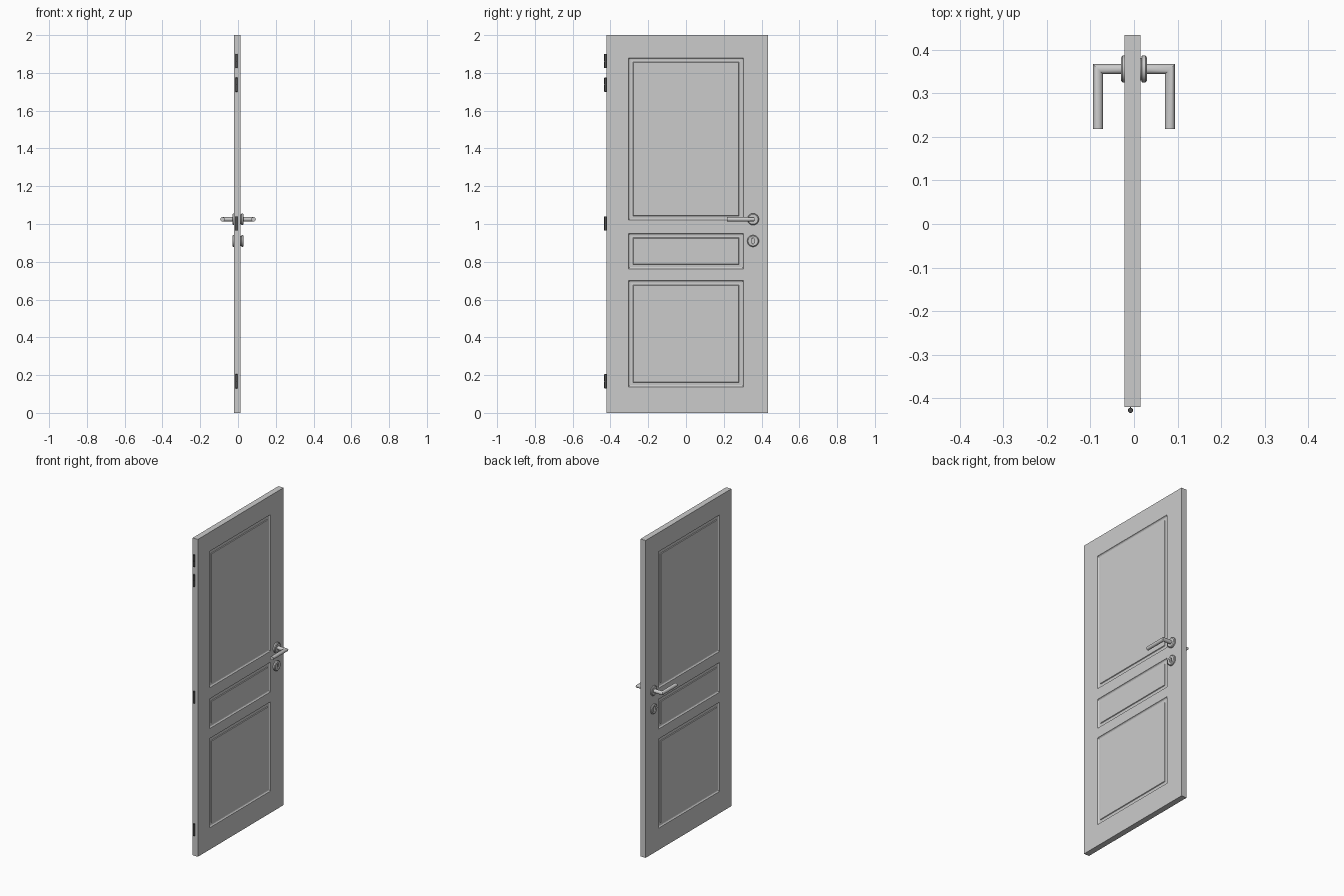
import bpy, bmesh
from math import sin, cos, pi, sqrt
from mathutils import Vector

if "Cube" in bpy.data.objects:
    bpy.data.objects.remove(bpy.data.objects["Cube"])

XB, XF = -0.022, 0.0145          # the two faces of the leaf
YS = [-0.42, -0.304, 0.304, 0.433]
ZS = [0, 0.138, 0.70, 0.763, 0.95, 1.02, 1.88, 2.0]
LOCK_Y = 0.355


def finish(bm, name, smooth=True):
    bmesh.ops.recalc_face_normals(bm, faces=bm.faces)
    me = bpy.data.meshes.new(name)
    bm.to_mesh(me)
    bm.free()
    ob = bpy.data.objects.new(name, me)
    bpy.context.collection.objects.link(ob)
    if smooth:
        bpy.ops.object.select_all(action='DESELECT')
        bpy.context.view_layer.objects.active = ob
        ob.select_set(True)
        bpy.ops.object.shade_smooth_by_angle(angle=0.6)
    return ob


def skin(bm, rings):
    """Join consecutive closed rings of points and cap both ends."""
    vs = [[bm.verts.new(p) for p in r] for r in rings]
    n = len(vs[0])
    for a, b in zip(vs, vs[1:]):
        for i in range(n):
            bm.faces.new((a[i], a[(i + 1) % n], b[(i + 1) % n], b[i]))
    bm.faces.new(vs[0])
    bm.faces.new(vs[-1])


def disc(name, z, profile, n=40):
    """Turned part around an x-directed axis; profile is (x, radius)."""
    bm = bmesh.new()
    skin(bm, [[(x, LOCK_Y + r * cos(2 * pi * i / n), z + r * sin(2 * pi * i / n))
               for i in range(n)] for x, r in profile])
    return finish(bm, name)


def mirror_x(ob):
    m = ob.modifiers.new("both_sides", 'MIRROR')
    m.use_axis = (True, False, False)


# Door leaf: gridded faces with three moulded panels on each side
bm = bmesh.new()
grid = {(s, i, j): bm.verts.new((x, y, z)) for s, x in enumerate((XB, XF))
        for i, y in enumerate(YS) for j, z in enumerate(ZS)}
NY, NZ = len(YS) - 1, len(ZS) - 1
panels = []
for s in (0, 1):
    for i in range(NY):
        for j in range(NZ):
            f = bm.faces.new([grid[s, i, j], grid[s, i + 1, j],
                              grid[s, i + 1, j + 1], grid[s, i, j + 1]])
            if i == 1 and j in (1, 3, 5):
                panels.append(f)
for j in range(NZ):
    for i in (0, NY):
        bm.faces.new([grid[0, i, j], grid[1, i, j], grid[1, i, j + 1], grid[0, i, j + 1]])
for i in range(NY):
    for j in (0, NZ):
        bm.faces.new([grid[0, i, j], grid[1, i, j], grid[1, i + 1, j], grid[0, i + 1, j]])
bmesh.ops.recalc_face_normals(bm, faces=bm.faces)
for width, depth in ((0.003, -0.004), (0.005, -0.003), (0.006, -0.001),
                     (0.018, 0.001), (0.004, 0.004)):
    bmesh.ops.inset_individual(bm, faces=panels, thickness=width, depth=depth)
finish(bm, "door_leaf", smooth=False)

# Handle rosettes
mirror_x(disc("handle_rosette", 1.025, [(0.010, 0.026), (0.017, 0.026), (0.018, 0.031),
                                        (0.026, 0.031), (0.030, 0.026), (0.030, 0.014)]))

# Lever handles with a mitred corner
bm = bmesh.new()
N, R, CX, TIP = 28, 0.0115, 0.0825, 0.218
ang = [2 * pi * i / N for i in range(N)]
at = lambda x, y, dx, dy: [(x + dx * R * cos(a), y + dy * R * cos(a), 1.025 + R * sin(a)) for a in ang]
skin(bm, [at(0.012, LOCK_Y, 0, 1), at(CX, LOCK_Y, 1, 1), at(CX, TIP, 1, 0)])
mirror_x(finish(bm, "lever_handle"))

# Lock escutcheons with a keyhole slot
plate = disc("lock_escutcheon", 0.91, [(0.010, 0.026), (0.017, 0.026), (0.018, 0.031),
                                       (0.026, 0.031), (0.030, 0.026)])
bm = bmesh.new()
slot = []
for i in range(24):
    a = 2 * pi * (i + 0.5) / 24
    slot.append((LOCK_Y + 0.007 * cos(a), 0.91 + 0.007 * sin(a) + (0.008 if sin(a) > 0 else -0.008)))
skin(bm, [[(x, y, z) for y, z in slot] for x in (0.019, 0.05)])
cutter = finish(bm, "keyhole_cutter")
cutter.hide_render = True
cutter.hide_viewport = True
cut = plate.modifiers.new("keyhole", 'BOOLEAN')
cut.operation = 'DIFFERENCE'
cut.solver = 'EXACT'
cut.object = cutter
mirror_x(plate)

# Hinge barrels on the hanging edge
dark = bpy.data.materials.new("hinge_metal")
dark.diffuse_color = (0.08, 0.08, 0.08, 1)
dark.use_nodes = True
dark.node_tree.nodes["Principled BSDF"].inputs["Base Color"].default_value = dark.diffuse_color
for k, (z0, z1) in enumerate(((0.13, 0.205), (0.965, 1.04), (1.70, 1.775), (1.825, 1.90))):
    bm = bmesh.new()
    zm = (z0 + z1) / 2
    prof = [(z0, 0.005), (z0 + 0.001, 0.006), (zm - 0.001, 0.006), (zm - 0.001, 0.005),
            (zm + 0.001, 0.005), (zm + 0.001, 0.006), (z1 - 0.001, 0.006), (z1, 0.005)]
    skin(bm, [[(-0.008 + r * cos(2 * pi * i / 20), -0.427 + r * sin(2 * pi * i / 20), z)
               for i in range(20)] for z, r in prof])
    # leaf joining the barrel to the door edge
    geo = bmesh.ops.create_cube(bm, size=1)["verts"]
    bmesh.ops.scale(bm, verts=geo, vec=(0.003, 0.01, z1 - z0 - 0.004))
    bmesh.ops.translate(bm, verts=geo, vec=(-0.008, -0.421, zm))
    finish(bm, f"hinge_{k + 1}").data.materials.append(dark)
